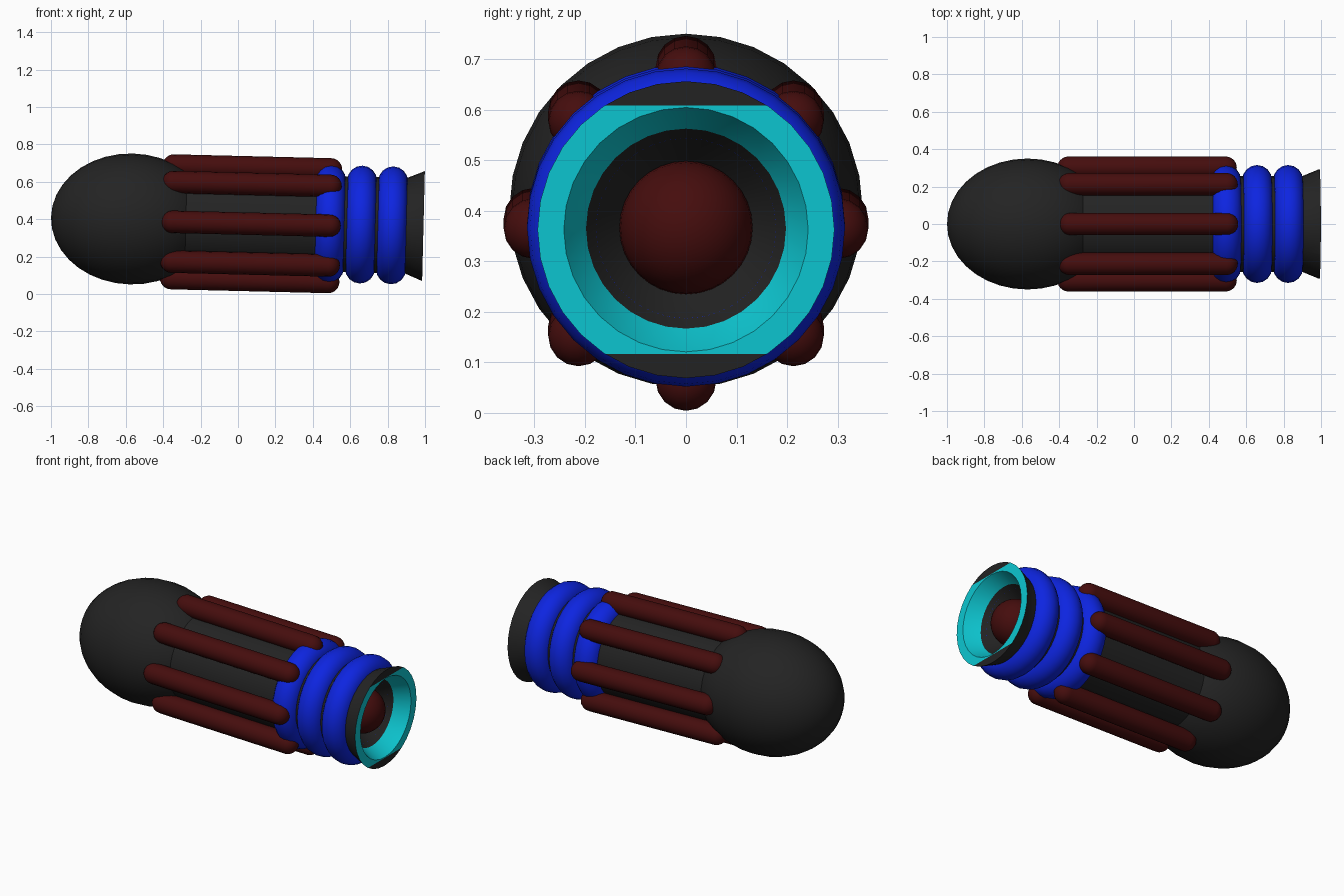
import bpy, bmesh, math
from mathutils import Matrix, Vector

if "Cube" in bpy.data.objects:
    bpy.data.objects.remove(bpy.data.objects["Cube"])

# whole model lies along x and dips slightly toward +x
TILT = Matrix.Translation((0, 0, 0.387)) @ Matrix.Rotation(math.radians(1.4), 4, 'Y')


def material(name, rgb):
    m = bpy.data.materials.new(name)
    m.diffuse_color = (*rgb, 1)
    m.use_nodes = True
    m.node_tree.nodes["Principled BSDF"].inputs["Base Color"].default_value = m.diffuse_color
    return m


BLACK = material("black", (0.017, 0.017, 0.017))
RED = material("dark red", (0.06, 0.004, 0.004))
BLUE = material("blue", (0.004, 0.018, 0.75))
CYAN = material("cyan", (0.004, 0.57, 0.64))


def finish(name, bm, mats, place=Matrix()):
    bmesh.ops.recalc_face_normals(bm, faces=bm.faces)
    me = bpy.data.meshes.new(name)
    bm.to_mesh(me)
    bm.free()
    me.transform(place)
    me.transform(TILT)
    for m in mats:
        me.materials.append(m)
    ob = bpy.data.objects.new(name, me)
    bpy.context.collection.objects.link(ob)
    bpy.ops.object.select_all(action='DESELECT')
    ob.select_set(True)
    bpy.context.view_layer.objects.active = ob
    bpy.ops.object.shade_smooth_by_angle(angle=math.radians(30))
    return ob


def lathe(profile, segs=32, closed=False):
    """Spin (x, radius) points round the x axis."""
    bm = bmesh.new()
    vs = [bm.verts.new((x, 0, r)) for x, r in profile]
    pairs = list(zip(vs, vs[1:])) + ([(vs[-1], vs[0])] if closed else [])
    es = [bm.edges.new(p) for p in pairs]
    bmesh.ops.spin(bm, geom=vs + es, cent=(0, 0, 0), axis=(1, 0, 0),
                   angle=2 * math.pi, steps=segs, use_merge=True)
    bmesh.ops.remove_doubles(bm, verts=bm.verts, dist=1e-5)
    return bm


def arc(cx, rx, ry, a0, a1, n, cy=0.0):
    return [(cx + rx * math.cos(a0 + (a1 - a0) * i / n),
             cy + ry * math.sin(a0 + (a1 - a0) * i / n)) for i in range(n + 1)]


# egg-shaped head
finish("rounded_head", lathe(arc(-0.57, 0.43, 0.35, math.pi, 0, 18)), [BLACK])

# straight body tube
finish("body", lathe([(-0.5, 0.0), (-0.5, 0.256), (0.8, 0.256), (0.8, 0.0)]), [BLACK])

# three blue collar rings
for i, x in enumerate((0.492, 0.658, 0.824)):
    ring = arc(x, 0.08, 0.08, 0, 2 * math.pi, 16, 0.235)[:-1]
    finish(f"collar_ring_{i + 1}", lathe(ring, closed=True), [BLUE])

# eight rounded rods round the body
for i in range(8):
    cap = (arc(-0.35, 0.06, 0.06, math.pi, math.pi / 2, 6)
           + arc(0.49, 0.06, 0.06, math.pi / 2, 0, 6))
    place = (Matrix.Translation((0, 0, -0.01)) @ Matrix.Rotation(i * math.pi / 4, 4, 'X')
             @ Matrix.Translation((0, 0, 0.301)))
    finish(f"side_rod_{i + 1}", lathe(cap, 16), [RED], place)

# flared nozzle with a stepped recess; cyan rim cut off above and below
FACE, CHORD = 0.992, 0.246
bm = lathe([(0.79, 0.256), (0.90, 0.256), (FACE, 0.294), (FACE, 0.242),
            (0.905, 0.198), (0.82, 0.13), (0.82, 0.0)])
for z in (CHORD, -CHORD):
    rim = [f for f in bm.faces if all(abs(v.co.x - FACE) < 1e-4 for v in f.verts)]
    geom = rim + list({e for f in rim for e in f.edges}) + list({v for f in rim for v in f.verts})
    bmesh.ops.bisect_plane(bm, geom=geom, plane_co=(0, 0, z), plane_no=(0, 0, 1))
for f in bm.faces:
    c = f.calc_center_median()
    on_rim = all(abs(v.co.x - FACE) < 1e-4 for v in f.verts)
    in_cone = c.x > 0.91 and all(v.co.yz.length < 0.2425 for v in f.verts)
    f.material_index = int(in_cone or (on_rim and abs(c.z) < CHORD))
finish("flared_nozzle", bm, [BLACK, CYAN])

# red ball inside the nozzle
finish("nozzle_ball", lathe(arc(0.83, 0.132, 0.132, math.pi, 0, 16)), [RED])
